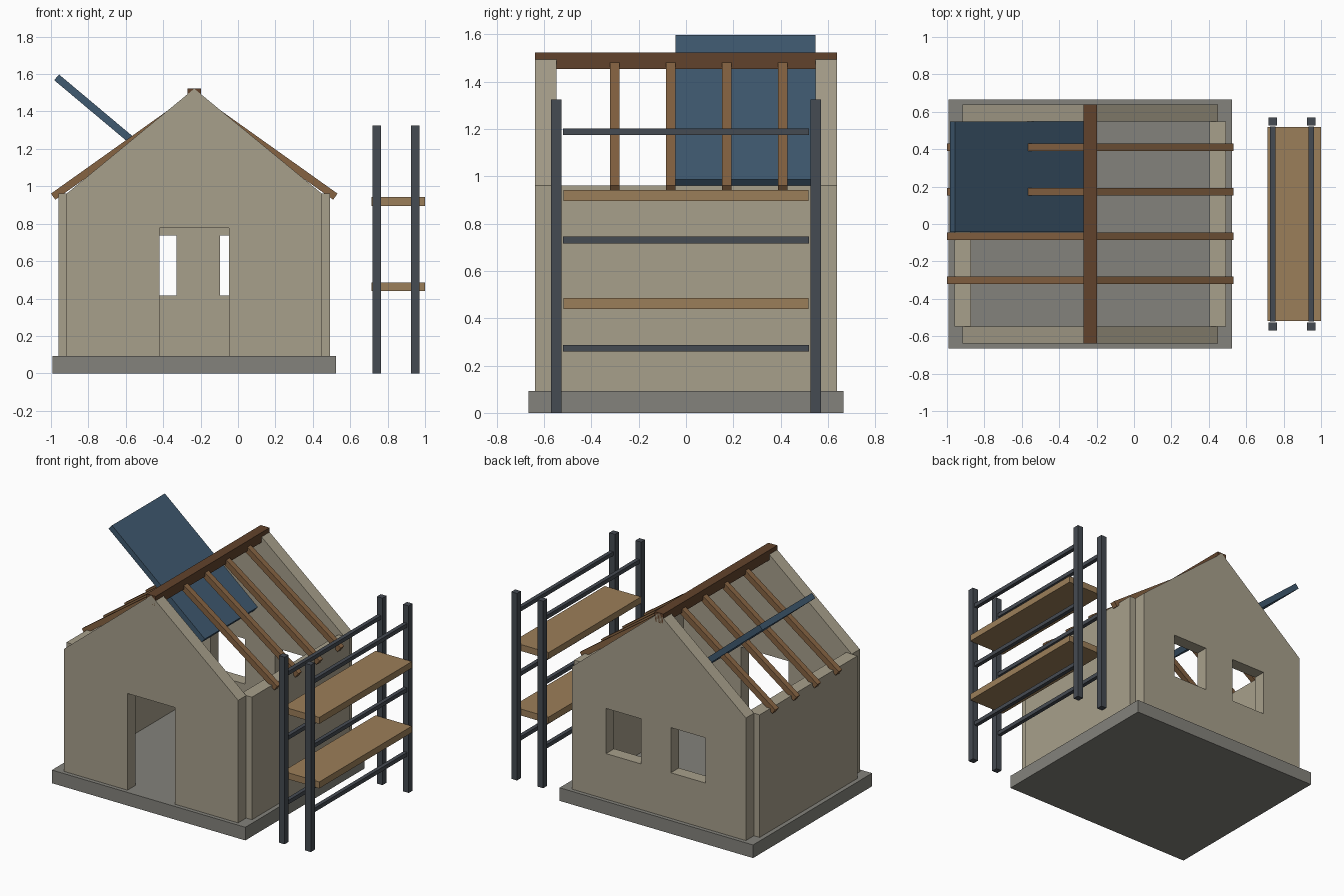
import bpy, bmesh, math
from mathutils import Vector

if "Cube" in bpy.data.objects:
    bpy.data.objects.remove(bpy.data.objects["Cube"])

CX = -0.234      # centre line of the house
SLAB_TOP = 0.093


def material(name, rgb):
    m = bpy.data.materials.new(name)
    m.diffuse_color = (*rgb, 1)
    m.use_nodes = True
    m.node_tree.nodes["Principled BSDF"].inputs["Base Color"].default_value = m.diffuse_color
    return m


STONE = material("plaster", (0.39, 0.35, 0.26))
CONCRETE = material("concrete", (0.23, 0.225, 0.20))
DARK_WOOD = material("dark_wood", (0.12, 0.055, 0.025))
WOOD = material("rafter_wood", (0.24, 0.125, 0.055))
PLANK = material("plank_wood", (0.33, 0.21, 0.10))
BLUE = material("panel_blue", (0.05, 0.10, 0.16))
STEEL = material("scaffold_steel", (0.06, 0.07, 0.085))


def prism(name, profile, y0, y1, mat):
    """Extrude an x-z profile from y0 to y1."""
    bm = bmesh.new()
    face = bm.faces.new([bm.verts.new((x, y0, z)) for x, z in profile])
    ext = bmesh.ops.extrude_face_region(bm, geom=[face])
    verts = [g for g in ext["geom"] if isinstance(g, bmesh.types.BMVert)]
    bmesh.ops.translate(bm, verts=verts, vec=(0, y1 - y0, 0))
    bmesh.ops.recalc_face_normals(bm, faces=bm.faces)
    me = bpy.data.meshes.new(name)
    bm.to_mesh(me)
    bm.free()
    ob = bpy.data.objects.new(name, me)
    bpy.context.collection.objects.link(ob)
    if mat:
        me.materials.append(mat)
    return ob


def box(name, x, y, z, mat):
    """Box from (min, max) ranges."""
    return prism(name, [(x[0], z[0]), (x[1], z[0]), (x[1], z[1]), (x[0], z[1])], *y, mat)


def beam(name, start, end, thick, y, mat):
    """Sloped board: top edge runs start -> end in x-z, thickness goes downward."""
    a, b = Vector(start), Vector(end)
    d = (b - a).normalized()
    n = Vector((d.y, -d.x))
    if n.y > 0:
        n = -n
    n *= thick
    return prism(name, [tuple(p) for p in (a, b, b + n, a + n)], *y, mat)


# Foundation
box("foundation_slab", (CX - 0.758, CX + 0.758), (-0.666, 0.666), (0, SLAB_TOP), CONCRETE)

# Side walls
for side, s in (("left", -1), ("right", 1)):
    box(side + "_wall", sorted((CX + s * 0.637, CX + s * 0.727)), (-0.548, 0.548),
        (SLAB_TOP, 0.961), STONE)

# Gable walls: front has a doorway, back has two windows
roofline = [(CX + 0.682, SLAB_TOP), (CX + 0.682, 0.961), (CX, 1.522),
            (CX - 0.682, 0.961), (CX - 0.682, SLAB_TOP)]
door = [(CX - 0.185, SLAB_TOP), (CX - 0.185, 0.778), (CX + 0.185, 0.778), (CX + 0.185, SLAB_TOP)]
prism("front_gable", roofline + door, -0.638, -0.548, STONE)
back = prism("back_gable", roofline, 0.548, 0.638, STONE)
for i, x in enumerate(((-0.60, -0.328), (-0.095, 0.18))):
    cutter = box(f"window_cutter_{i + 1}", x, (0.45, 0.75), (0.416, 0.736), None)
    cutter.hide_render = True
    cutter.hide_viewport = False
    cutter.display_type = 'WIRE'
    mod = back.modifiers.new("window", 'BOOLEAN')
    mod.operation = 'DIFFERENCE'
    mod.solver = 'EXACT'
    mod.object = cutter
# Bake the window openings and drop the cutters
deps = bpy.context.evaluated_depsgraph_get()
baked = bpy.data.meshes.new_from_object(back.evaluated_get(deps))
back.modifiers.clear()
back.data = baked
for ob in [o for o in bpy.data.objects if o.name.startswith("window_cutter")]:
    bpy.data.objects.remove(ob)

# Roof timbers
box("ridge_beam", (CX - 0.035, CX + 0.035), (-0.638, 0.638), (1.454, 1.524), DARK_WOOD)
for i in range(4):
    y = -0.301 + i * 0.2367
    for side, s in (("left", -1), ("right", 1)):
        beam(f"{side}_rafter_{i + 1}", (CX + s * 0.01, 1.499), (CX + s * 0.766, 0.961),
             0.04, (y - 0.02, y + 0.02), WOOD)

# Loose roof panel tilted through the left slope
a = math.radians(40)
beam("roof_panel", (-0.957, 1.598), (-0.957 + 0.95 * math.cos(a), 1.598 - 0.95 * math.sin(a)),
     0.04, (-0.044, 0.548), BLUE)

# Scaffold
for j, x in enumerate((0.742, 0.948)):
    row = ("inner", "outer")[j]
    for end, y in (("front", -0.548), ("back", 0.548)):
        box(f"scaffold_{row}_{end}_pole", (x - 0.022, x + 0.022), (y - 0.022, y + 0.022),
            (0, 1.325), STEEL)
    for k in range(3):
        z = 0.274 + k * 0.457
        box(f"scaffold_{row}_rail_{k + 1}", (x - 0.014, x + 0.014), (-0.52, 0.52),
            (z - 0.014, z + 0.014), STEEL)
for k, z in enumerate((0.462, 0.919)):
    box(f"scaffold_plank_{k + 1}", (0.715, 1.0), (-0.518, 0.518), (z - 0.023, z + 0.023), PLANK)
